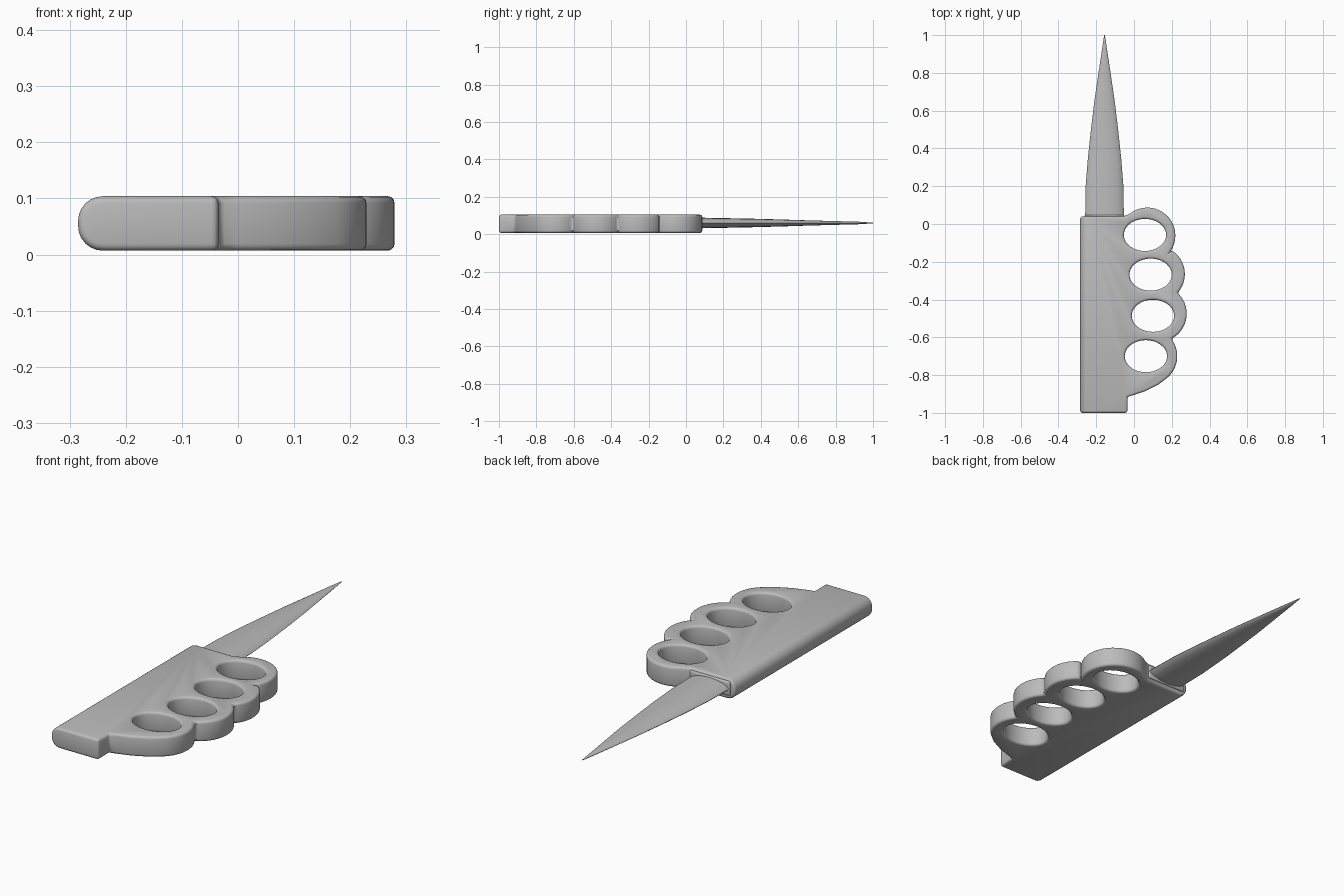
import bpy, bmesh, math
from mathutils import Vector

cube = bpy.data.objects.get("Cube")
if cube:
    bpy.data.objects.remove(cube, do_unlink=True)

steel = bpy.data.materials.new("grey steel")
steel.use_nodes = True
grey = (0.5, 0.5, 0.5, 1)
steel.diffuse_color = grey
steel.node_tree.nodes["Principled BSDF"].inputs["Base Color"].default_value = grey

Z_LOW, Z_HIGH = 0.007, 0.104


def add_object(name, bm):
    bmesh.ops.recalc_face_normals(bm, faces=bm.faces)
    mesh = bpy.data.meshes.new(name)
    bm.to_mesh(mesh)
    bm.free()
    mesh.materials.append(steel)
    obj = bpy.data.objects.new(name, mesh)
    bpy.context.collection.objects.link(obj)
    return obj


def arc(cx, cy, rx, ry, start, end, steps):
    angles = [math.radians(start + (end - start) * i / steps) for i in range(steps + 1)]
    return [(cx + rx * math.cos(a), cy + ry * math.sin(a)) for a in angles]


def extrude_outline(bm, points, low, high):
    face = bm.faces.new([bm.verts.new((x, y, low)) for x, y in points])
    made = bmesh.ops.extrude_face_region(bm, geom=[face])["geom"]
    verts = [g for g in made if isinstance(g, bmesh.types.BMVert)]
    bmesh.ops.translate(bm, verts=verts, vec=(0, 0, high - low))


def smooth(obj, angle):
    bpy.ops.object.select_all(action="DESELECT")
    obj.select_set(True)
    bpy.context.view_layer.objects.active = obj
    bpy.ops.object.shade_smooth_by_angle(angle=math.radians(angle))


# Handle and scalloped knuckle guard, one outline
outline = [(-0.285, -1), (-0.285, 0.04), (-0.055, 0.04)]
for cx, cy, start, end in [(0.07, -0.062, 128, -35), (0.12, -0.265, 55, -40),
                           (0.13, -0.475, 48, -60), (0.08, -0.70, 38, -50)]:
    outline += arc(cx, cy, 0.149, 0.149, start, end, 18)
outline += [(0.13, -0.85), (0.06, -0.885), (0, -0.905), (-0.035, -0.915), (-0.035, -1)]
bm = bmesh.new()
extrude_outline(bm, outline, Z_LOW, Z_HIGH)

# Fully rounded back of the handle
spine = [e for e in bm.edges if all(v.co.x < -0.28 for v in e.verts)
         and abs(e.verts[0].co.y - e.verts[1].co.y) > 0.5]
bmesh.ops.bevel(bm, geom=spine, offset=0.044, segments=6, profile=0.5, affect="EDGES")
grip = add_object("knuckle_grip", bm)

# Finger holes
bm = bmesh.new()
for cx, cy in [(0.058, -0.058), (0.088, -0.268), (0.1, -0.486), (0.063, -0.7)]:
    extrude_outline(bm, arc(cx, cy, 0.112, 0.085, 0, 350, 35), -0.1, 0.2)
cutter = add_object("finger_hole_cutter", bm)
cutter.hide_render = True
cutter.hide_set(True)

cut = grip.modifiers.new("finger holes", "BOOLEAN")
cut.operation = "DIFFERENCE"
cut.solver = "EXACT"
cut.object = cutter
soft = grip.modifiers.new("soft edges", "BEVEL")
soft.width = 0.012
soft.segments = 3
soft.limit_method = "ANGLE"
soft.angle_limit = math.radians(50)
soft.use_clamp_overlap = False

# Bake the cut so that no helper is left behind
bpy.context.view_layer.update()
baked = bpy.data.meshes.new_from_object(grip.evaluated_get(bpy.context.evaluated_depsgraph_get()))
grip.modifiers.clear()
grip.data = baked
bpy.data.objects.remove(cutter, do_unlink=True)
smooth(grip, 35)

# Tapered blade with a thin lens section
bm = bmesh.new()
rings = []
for y, half_width, half_thick in [(0.0, 0.103, 0.03), (0.2, 0.1, 0.026), (0.35, 0.088, 0.023),
                                  (0.5, 0.072, 0.019), (0.65, 0.054, 0.014),
                                  (0.8, 0.032, 0.01), (0.92, 0.014, 0.007), (1.0, 0.002, 0.002)]:
    ring = []
    for i in range(16):
        a = math.tau * i / 16
        lens = math.copysign(abs(math.sin(a)) ** 1.3, math.sin(a))
        ring.append(bm.verts.new(Vector((-0.156 + half_width * math.cos(a), y,
                                         0.06 + half_thick * lens))))
    rings.append(ring)
for near, far in zip(rings, rings[1:]):
    for i in range(16):
        j = (i + 1) % 16
        bm.faces.new((near[i], near[j], far[j], far[i]))
bm.faces.new(rings[0])
bm.faces.new(rings[-1])
blade = add_object("blade", bm)
smooth(blade, 40)

# Low collar swelling where the blade enters the handle
bm = bmesh.new()
bmesh.ops.create_cube(bm, size=1)
for v in bm.verts:
    v.co = Vector((-0.156 + v.co.x * 0.212, 0.03 + v.co.y * 0.036, 0.06 + v.co.z * 0.068))
bmesh.ops.bevel(bm, geom=bm.edges[:], offset=0.008, segments=3, profile=0.5, affect="EDGES")
smooth(add_object("blade_collar", bm), 35)
